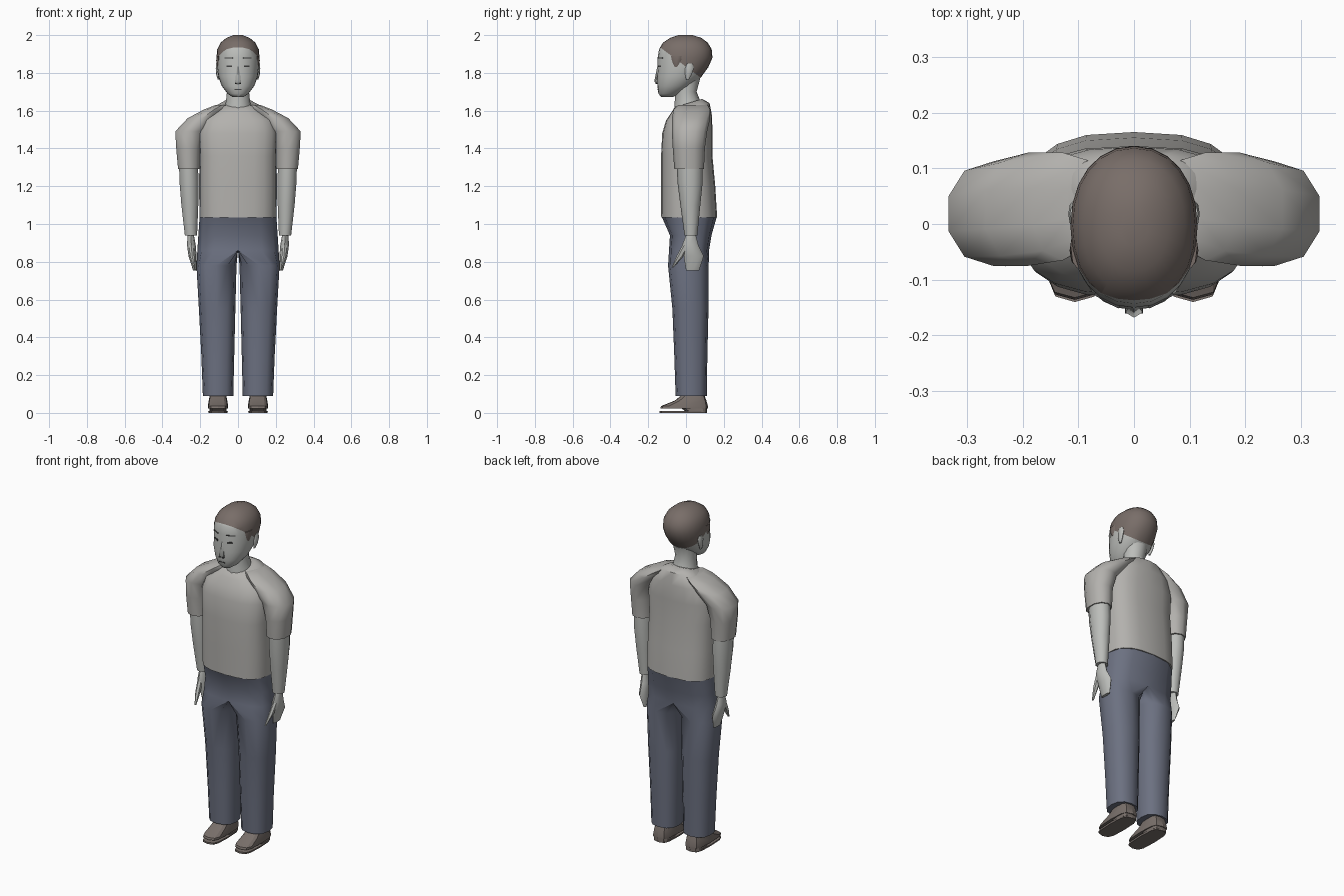
import bpy, bmesh, math
from mathutils import Matrix, Vector


def material(name, rgb):
    m = bpy.data.materials.new(name)
    m.diffuse_color = (*rgb, 1)
    return m


SKIN = material("skin", (0.50, 0.51, 0.49))
SHIRT = material("shirt_grey", (0.45, 0.44, 0.42))
DENIM = material("trouser_blue", (0.15, 0.165, 0.22))
HAIR = material("hair_brown", (0.19, 0.155, 0.14))
SHOE = material("shoe_brown", (0.19, 0.16, 0.145))
DARK = material("dark_marks", (0.06, 0.06, 0.06))


def finish(name, bm, mats, mirror=False, angle=50):
    bmesh.ops.recalc_face_normals(bm, faces=bm.faces)
    me = bpy.data.meshes.new(name)
    bm.to_mesh(me)
    bm.free()
    ob = bpy.data.objects.new(name, me)
    bpy.context.collection.objects.link(ob)
    for m in mats:
        me.materials.append(m)
    bpy.ops.object.select_all(action='DESELECT')
    ob.select_set(True)
    bpy.context.view_layer.objects.active = ob
    bpy.ops.object.shade_smooth_by_angle(angle=math.radians(angle))
    if mirror:
        mod = ob.modifiers.new("mirror", 'MIRROR')
        mod.merge_threshold = 0.0005
    return ob


def ring(z, x0, x1, y0, y1, n=12, e=2.0, tilt=0.0):
    """Superellipse section between x0..x1 and y0..y1, tilted up toward the back."""
    cx, cy, rx, ry = (x0 + x1) / 2, (y0 + y1) / 2, (x1 - x0) / 2, (y1 - y0) / 2
    pts = []
    for i in range(n):
        a = 2 * math.pi * i / n - math.pi / 2
        c, s = math.cos(a), math.sin(a)
        dy = ry * math.copysign(abs(s) ** (2 / e), s)
        pts.append(Vector((cx + rx * math.copysign(abs(c) ** (2 / e), c),
                           cy + dy, z + tilt * dy)))
    return pts


def skin_rings(rings):
    bm = bmesh.new()
    vs = [[bm.verts.new(p) for p in r] for r in rings]
    n = len(vs[0])
    for a, b in zip(vs, vs[1:]):
        for i in range(n):
            j = (i + 1) % n
            bm.faces.new((a[i], a[j], b[j], b[i]))
    bm.faces.new(vs[0])
    bm.faces.new(vs[-1])
    return bm


def loft(name, rows, mat, mirror=False, n=12, e=2.0, angle=50):
    return finish(name, skin_rings([ring(*r[:5], n, e, *r[5:]) for r in rows]),
                  [mat], mirror, angle)


def plate(name, centre, size, yaw, mat, mirror=True):
    bm = bmesh.new()
    m = (Matrix.Translation(centre) @ Matrix.Rotation(math.radians(yaw), 4, 'Z')
         @ Matrix.Diagonal((*size, 1)))
    bmesh.ops.create_cube(bm, size=1, matrix=m)
    return finish(name, bm, [mat], mirror)


# Shirt body, rising to a collar that is higher at the back
loft("shirt_body", [
    (1.035, -.204, .204, -.131, .165),
    (1.20, -.206, .206, -.132, .155),
    (1.36, -.204, .204, -.132, .140),
    (1.48, -.210, .210, -.126, .140),
    (1.56, -.190, .190, -.106, .138, .10),
    (1.615, -.125, .125, -.078, .125, .25),
    (1.64, -.078, .078, -.060, .085, .30)], SHIRT, n=20, e=2.7)

# Sleeves and arms
loft("sleeve", [
    (1.29, .200, .320, -.062, .095),
    (1.40, .195, .330, -.070, .100),
    (1.49, .170, .336, -.075, .112),
    (1.56, .110, .270, -.075, .128),
    (1.605, .07, .185, -.065, .128),
    (1.63, .05, .120, -.040, .115)], SHIRT, True, n=10, e=2.2)
loft("arm", [
    (.94, .215, .283, -.008, .060),
    (1.10, .208, .302, -.030, .076),
    (1.22, .206, .312, -.045, .088),
    (1.33, .210, .315, -.050, .088)], SKIN, True, n=10)

# Hands with a pointed thumb
loft("hand", [
    (.755, .221, .238, .000, .070),
    (.83, .219, .262, -.012, .094),
    (.89, .224, .270, -.020, .065),
    (.95, .235, .266, .004, .050)], SKIN, True, n=8)
loft("thumb", [
    (.77, .226, .236, -.076, -.066),
    (.83, .230, .255, -.050, -.012),
    (.89, .235, .262, -.018, .020)], SKIN, True, n=6)


# Trousers: half pelvis sections share the centre line, then part into a leg
def half_pelvis(z, x, y0, y1):
    pts = ring(z, -x, x, y0, y1, 12, 2.6)[:7]
    return pts + [Vector((0, y1 + (y0 - y1) * k / 6, z)) for k in range(1, 6)]


bm = skin_rings([
    half_pelvis(1.042, .203, -.130, .164),
    half_pelvis(.94, .210, -.085, .135),
    half_pelvis(.86, .215, -.090, .122),
    ring(.78, .008, .220, -.095, .120, 12, 2.4),
    ring(.55, .014, .207, -.072, .119, 12, 2.4),
    ring(.30, .020, .194, -.062, .113, 12, 2.4),
    ring(.09, .025, .186, -.055, .110, 12, 2.4)])
inner = [f for f in bm.faces if all(abs(v.co.x) < 1e-5 for v in f.verts)]
bmesh.ops.delete(bm, geom=inner, context='FACES')
finish("trousers", bm, [DENIM], True)

# Shoes: wedge upper, thin sole and heel block
loft("shoe_upper", [
    (.024, .052, .160, -.136, .116),
    (.036, .052, .160, -.132, .116),
    (.065, .057, .155, -.060, .108),
    (.115, .066, .145, .005, .090)], SHOE, True, e=3.5, angle=25)
loft("shoe_sole", [
    (0, .056, .156, -.140, .112),
    (.010, .054, .158, -.140, .112)], SHOE, True, e=3.5, angle=25)
loft("shoe_heel", [
    (.006, .060, .152, .000, .110),
    (.028, .060, .152, -.030, .110)], SHOE, True, e=3.5, angle=25)

# Neck
loft("neck", [
    (1.59, -.080, .080, -.064, .095),
    (1.645, -.066, .066, -.060, .078),
    (1.70, -.060, .060, -.056, .056),
    (1.77, -.066, .066, -.060, .075)], SKIN, n=14)

# Head, cut along the hairline so the cap of hair has its own colour
bm = skin_rings([ring(z, -x, x, y0, y1, 24, 2.15) for z, x, y0, y1 in (
    (1.672, .028, -.132, -.070),
    (1.690, .055, -.146, -.030),
    (1.73, .086, -.151, .030),
    (1.78, .104, -.154, .082),
    (1.83, .111, -.150, .118),
    (1.88, .114, -.150, .140),
    (1.925, .110, -.143, .136),
    (1.96, .092, -.122, .115),
    (1.985, .062, -.085, .082),
    (2.0, .024, -.040, .035))])
point, normal = Vector((0, -.15, 1.945)), Vector((0, .75, 1)).normalized()
bmesh.ops.bisect_plane(bm, geom=bm.verts[:] + bm.edges[:] + bm.faces[:],
                       plane_co=point, plane_no=normal)
for f in bm.faces:
    f.material_index = int((f.calc_center_median() - point).dot(normal) > 0)
finish("head", bm, [SKIN, HAIR])

# Sideburns, ears and nose
loft("sideburn", [
    (1.832, .096, .109, -.062, -.040),
    (1.865, .094, .1155, -.075, -.020),
    (1.89, .090, .1135, -.080, .000)], HAIR, True, n=8)
loft("ear", [
    (1.765, .098, .108, .000, .015),
    (1.79, .098, .115, -.004, .030),
    (1.825, .098, .118, -.006, .042),
    (1.85, .098, .115, .004, .034)], SKIN, True, n=8)
loft("nose", [
    (1.742, -.016, .016, -.156, -.130),
    (1.755, -.018, .018, -.168, -.130),
    (1.835, -.007, .007, -.152, -.130)], SKIN, n=6)

# Painted face marks
plate("eye", (.045, -.1375, 1.835), (.032, .008, .010), 29, DARK)
plate("eyebrow", (.048, -.136, 1.878), (.050, .008, .005), 29, DARK)
plate("nostril", (.012, -.156, 1.744), (.008, .009, .005), 0, DARK)
plate("mouth", (0, -.147, 1.712), (.036, .008, .004), 0, DARK, False)
